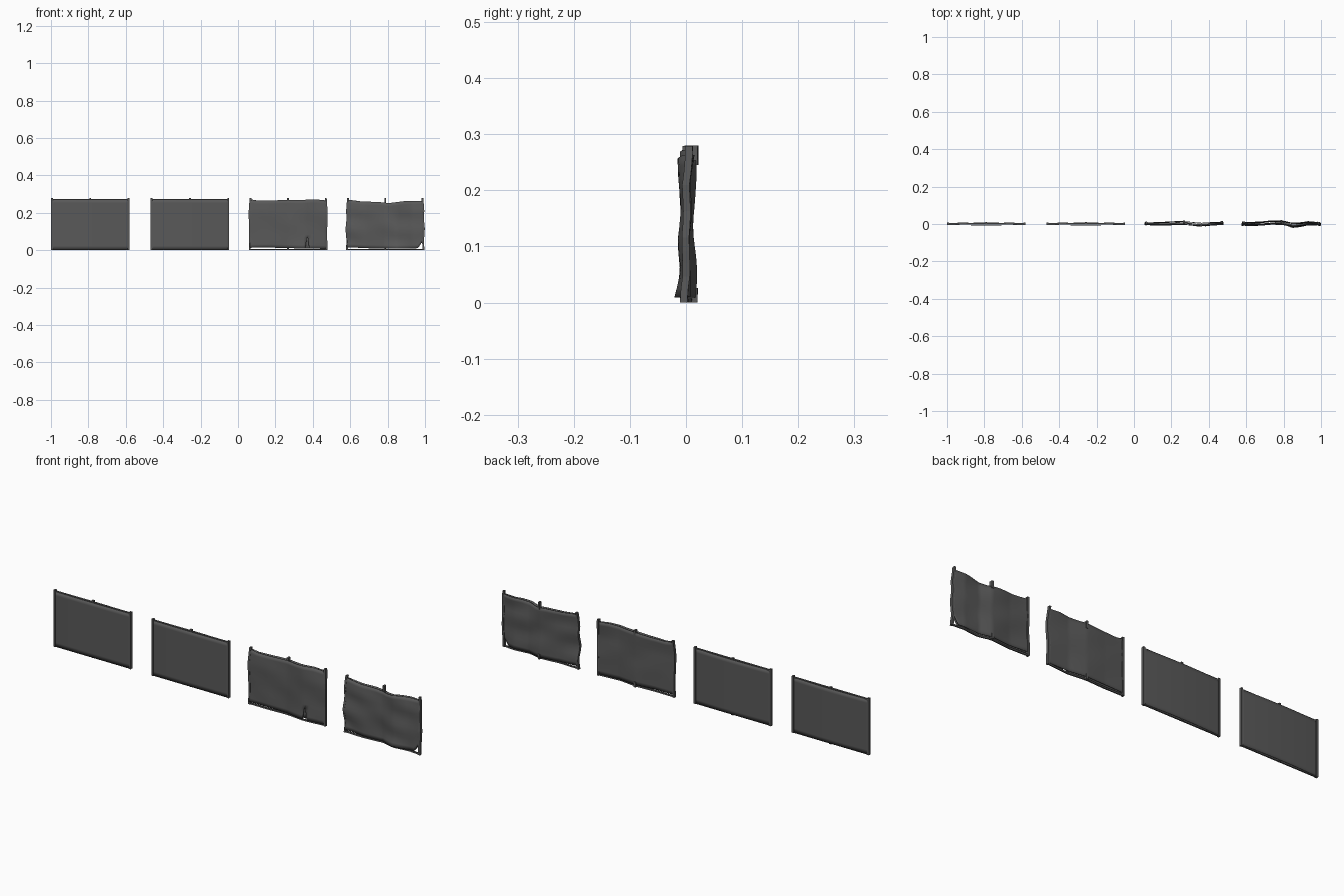
import bpy, bmesh, math

if "Cube" in bpy.data.objects:
    bpy.data.objects.remove(bpy.data.objects["Cube"])


def lerp(pts, t):
    # piecewise linear profile lookup
    for (a, p), (b, q) in zip(pts, pts[1:]):
        if t <= b:
            return p + (q - p) * max(0, (t - a) / (b - a))
    return pts[-1][1]


FLAT = [(-1, 0), (1, 0)]
# per panel: centre, sheet top drop, sheet bottom lift, sideways bend over x, post crumple over z
PANELS = [
    dict(c=-.79, top=FLAT, bot=FLAT, bend=FLAT, post=FLAT, dent=0),
    dict(c=-.257, top=FLAT, bot=FLAT, bend=FLAT, post=FLAT, dent=0),
    dict(c=.268, dent=.3,
         top=[(-1, 0), (-.8, .007), (-.4, .006), (0, .003), (.3, .004), (.7, 0), (1, .006)],
         bot=[(-1, .009), (-.5, .01), (0, .007), (.5, .005), (1, .003)],
         bend=[(-1, .001), (-.5, 0), (0, .004), (.45, -.005), (1, .003)],
         post=[(0, 0), (.1, .002), (.2, -.002), (.28, .005)]),
    dict(c=.787, dent=.8,
         top=[(-1, .002), (-.6, .012), (-.2, .014), (.1, .02), (.5, .01), (1, .008)],
         bot=[(-1, .012), (-.4, .006), (0, .005), (.7, .005), (.88, .007), (.92, .03), (1, .04)],
         bend=[(-1, .002), (-.5, -.001), (0, .007), (.3, -.007), (.7, .001), (1, -.004)],
         post=[(0, 0), (.05, .004), (.11, -.003), (.17, .004), (.21, .001), (.28, .008)]),
]
HW, H = .205, .272
DARK = bpy.data.materials.new('dark_metal')
DARK.diffuse_color = (.1, .1, .1, 1)
DARK.use_nodes = True
DARK.node_tree.nodes["Principled BSDF"].inputs["Base Color"].default_value = DARK.diffuse_color


def warp(P, x, y, z):
    u = max(-1, min(1, x / HW))
    s = 1 if u < 0 else -1
    dy = lerp(P['bend'], u) * (.4 + 1.6 * abs(z / H - .5))
    dy += lerp(P['post'], z) * (.3 + .7 * abs(u))
    dy += P['dent'] * .004 * math.sin(5 * u + 25 * z) * math.sin(18 * z)
    dx = s * lerp(P['post'], z) * abs(u) ** 3 * .8
    return P['c'] + x + dx, y + dy, z


def finish(name, bm):
    bmesh.ops.recalc_face_normals(bm, faces=bm.faces)
    me = bpy.data.meshes.new(name)
    bm.to_mesh(me)
    bm.free()
    me.materials.append(DARK)
    ob = bpy.data.objects.new(name, me)
    bpy.context.collection.objects.link(ob)
    return ob


def bar(name, P, lo, hi, cuts=8):
    # box cut along its length so it can be bent
    bm = bmesh.new()
    bmesh.ops.create_cube(bm, size=1)
    size = [b - a for a, b in zip(lo, hi)]
    ax = size.index(max(size))
    edges = [e for e in bm.edges if abs(e.verts[0].co[ax] - e.verts[1].co[ax]) > .5]
    bmesh.ops.subdivide_edges(bm, edges=edges, cuts=cuts, use_grid_fill=True)
    for v in bm.verts:
        v.co = warp(P, *[a + (c + .5) * s for a, c, s in zip(lo, v.co, size)])
    return finish(name, bm)


def sheet(name, P, y0, bulge, tear):
    bm = bmesh.new()
    nu, nv = 40, 14
    rows = []
    for j in range(nv + 1):
        row = []
        for i in range(nu + 1):
            u, v = -1 + 2 * i / nu, j / nv
            lo, hi = .004 + lerp(P['bot'], u), H - lerp(P['top'], u)
            z = lo + v * (hi - lo)
            y = y0 + bulge * (1 - u * u)
            # loose lower edge of the front skin curls outward
            if y0 < 0:
                y -= P['dent'] * .009 * max(0, 1 - v * 5) * max(0, math.sin(u * 4))
            row.append(bm.verts.new(warp(P, u * HW, y, z)))
        rows.append(row)
    for j in range(nv):
        for i in range(nu):
            if tear and j < 3 and i in (29, 30):
                continue
            bm.faces.new((rows[j][i], rows[j][i + 1], rows[j + 1][i + 1], rows[j + 1][i]))
    if tear:
        # close the tear into a point
        for j in range(1, 4):
            for i, d in ((29, 1), (31, -1)):
                rows[j][i].co.x += d * .0025 * j
    ob = finish(name, bm)
    m = ob.modifiers.new('thickness', 'SOLIDIFY')
    m.thickness, m.offset = .002, 0
    bpy.context.view_layer.objects.active = ob
    ob.select_set(True)
    bpy.ops.object.shade_smooth_by_angle(angle=math.radians(35))
    ob.select_set(False)


for n, P in enumerate(PANELS):
    damaged = n >= 2
    # end posts
    for s, side in ((-1, 'left'), (1, 'right')):
        x = s * HW
        bar(f'{side}_post_{n}', P, (x - .005, -.006, 0), (x + .005, .007, .279), 11)
    # bottom and top rails, the latter only on intact panels
    bar(f'bottom_rail_{n}', P, (-HW, -.003, 0), (HW, .004, .007), 20)
    if not damaged:
        bar(f'top_rail_{n}', P, (-HW, -.004, .267), (HW, .005, .274), 20)
    # centre clips at head and foot, exposed behind the damaged panels
    back = .013 if damaged else .009
    bar(f'upper_clip_{n}', P, (-.005, -.003, .245), (.005, back, .28), 3)
    bar(f'lower_clip_{n}', P, (-.005, -.004, 0), (.005, back, .026), 3)
    # front and back skins
    sheet(f'front_skin_{n}', P, -.004, -.002, n == 2)
    sheet(f'back_skin_{n}', P, .003, .006, False)
